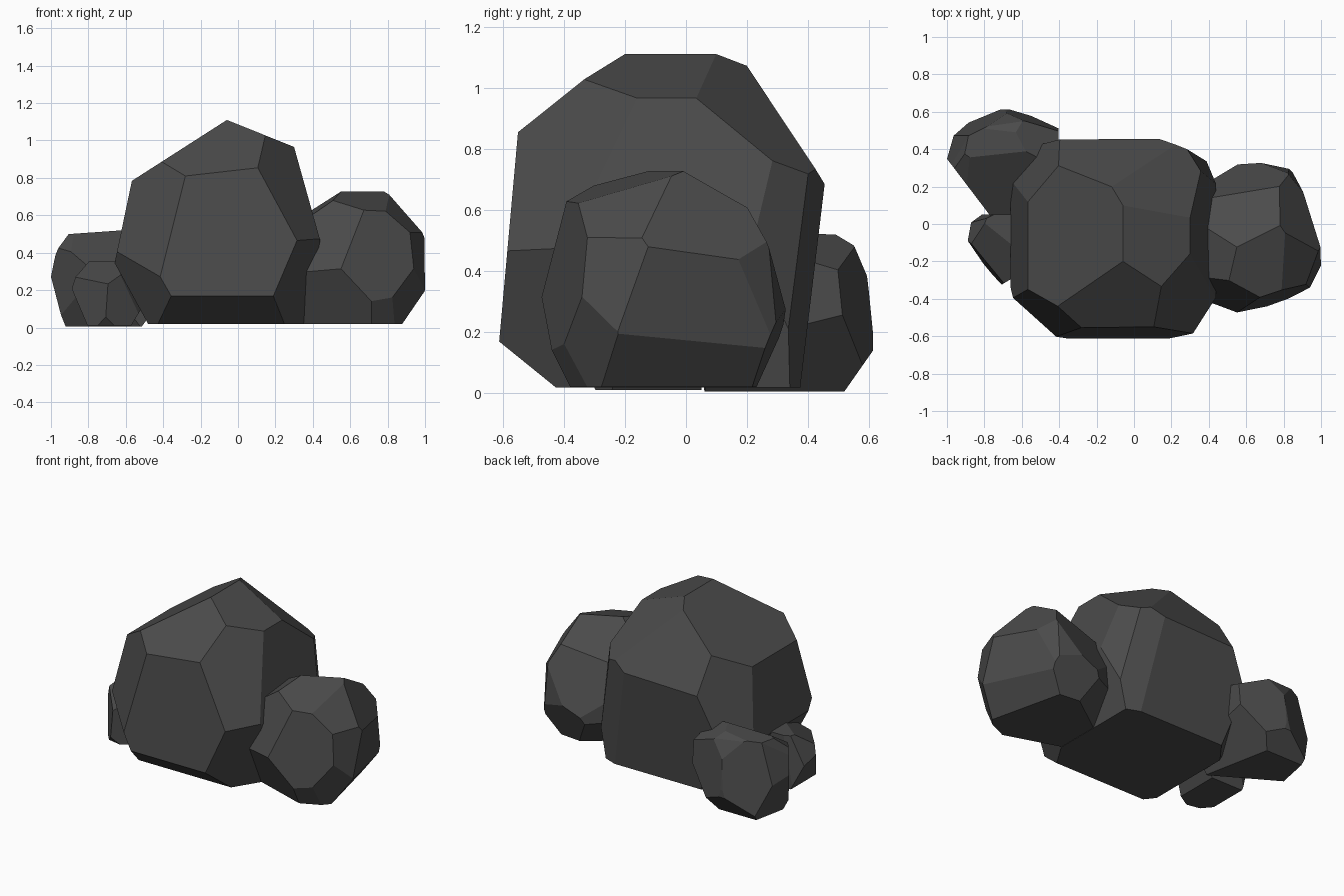
import bpy, bmesh
from mathutils import Vector

stone = bpy.data.materials.new("dark_stone")
stone.diffuse_color = (0.07, 0.07, 0.07, 1)


def chisel_rock(name, lo, hi, cuts):
    """Start from a box and chop it flat along every plane n.p = d."""
    bm = bmesh.new()
    bmesh.ops.create_cube(bm, size=1)
    for v in bm.verts:
        v.co = Vector([l + (c + 0.5) * (h - l) for c, l, h in zip(v.co, lo, hi)])
    for x, y, z, d in cuts:
        n = Vector((x, y, z))
        geom = bm.verts[:] + bm.edges[:] + bm.faces[:]
        bmesh.ops.bisect_plane(bm, geom=geom, dist=1e-5, plane_co=n * (d / n.length_squared),
                               plane_no=n, clear_outer=True)
        rim = [e for e in bm.edges if e.is_boundary]
        if len(rim) > 2:
            bmesh.ops.holes_fill(bm, edges=rim, sides=0)
    bmesh.ops.remove_doubles(bm, verts=bm.verts[:], dist=0.004)
    bmesh.ops.recalc_face_normals(bm, faces=bm.faces[:])
    mesh = bpy.data.meshes.new(name)
    bm.to_mesh(mesh)
    bm.free()
    mesh.materials.append(stone)
    obj = bpy.data.objects.new(name, mesh)
    bpy.context.collection.objects.link(obj)
    return obj


# Large central boulder
chisel_rock("main_boulder", (-0.8, -0.8, 0.018), (0.6, 0.6, 1.3), [
    (-0.325, 0, 0.507, 0.582), (0.145, 0, 0.36, 0.391),      # roof slopes
    (-0.105, -0.78, 1, 1.272), (0, -1, 0.09, 0.627),         # front
    (0, -0.81, -1, 0.327),
    (1, -0.667, 0.6, 0.985), (1, -0.62, -0.37, 0.506),       # front right
    (1, 0, 0.28, 0.57), (1, 0, -0.2, 0.346),                 # right
    (-0.74, -1, 0.275, 0.985), (-1, -0.79, -0.5, 0.756),     # front left
    (-1, 0, 0.21, 0.732), (-1, 0, -0.55, 0.47),              # left
    (0.53, 0.7, 1, 1.148), (-0.03, 1.55, 1, 1.384),          # back top
    (0, 1, -0.12, 0.372), (0.38, 1, -0.05, 0.472),           # back
    (1, 0.67, 0.12, 0.638), (-1, 0.64, 0.38, 0.941), (-0.8, 0.6, -0.35, 0.516),
])

# Medium boulder on the right
chisel_rock("right_boulder", (0.3, -0.6, 0.02), (1.1, 0.5, 0.735), [
    (-0.28, 0.565, 1, 0.503), (0.15, -0.3, 1, 0.846), (-0.7, -0.1, 1, 0.354),   # top
    (1, 0.41, 0.68, 1.272), (0.95, -0.35, 1, 1.495),                            # right
    (1, -0.37, 0.14, 1.11), (1, 0.3, -0.1, 0.912), (1, 0.236, -0.76, 0.798),
    (0.34, -1, 0.127, 0.70), (-0.41, -1, 0.42, 0.379),                          # front
    (-0.33, -1, -0.5, 0.134), (0.45, -1, -0.5, 0.69), (1, -0.9, -0.4, 1.12),
    (-0.25, 1, 0.45, 0.28), (0.1, 1, -0.4, 0.285),                              # back
    (0.24, 1, 0.1, 0.517), (1, 0.77, 0.1, 1.08),
    (-0.6, 1, 0, -0.014), (-0.5, 0.7, -0.6, -0.16),
])

# Small boulder at the back left
chisel_rock("back_left_boulder", (-1, 0, 0.005), (-0.405, 0.613, 0.6), [
    (-0.07, 0, 1, 0.563), (0, 0.6, 1, 0.813), (-0.1, 1, 0.52, 0.86),            # top
    (0, 1, 0.1, 0.632), (-0.5, 1, 0.15, 0.99), (0.34, 1, 0.1, 0.40),            # back
    (0, 1, -0.7, 0.515),
    (-1, 0.37, 0.3, 1.21), (-1, 0.2, 0.53, 1.245), (-1, 0.2, -0.33, 0.98),      # left
    (-1, -0.76, 0, 0.735), (-0.5, -0.6, 1, 0.727), (-0.6, -1, -0.6, 0.25),      # front
    (0.2, -1, 0, -0.165), (0, -0.65, 1, 0.27),
    (0.5, 0.3, 1, 0.35), (1, 0.2, -0.8, -0.507),                                # right
])

# Smallest stone at the front left
chisel_rock("front_left_stone", (-0.89, -0.325, 0.01), (-0.45, 0.05, 0.353), [
    (-1, 0.35, 0.4, 0.94), (-1, 0, -0.43, 0.8), (-1, -0.84, 0.1, 0.985),
    (-0.4, -0.5, 1, 0.67), (0.6, -1, 0, -0.1), (1, -0.6, 0.3, -0.378),
    (-0.5, 1, 0.1, 0.46), (-0.2, -1, -0.8, 0.42), (1, 0, -0.6, -0.577),
])
